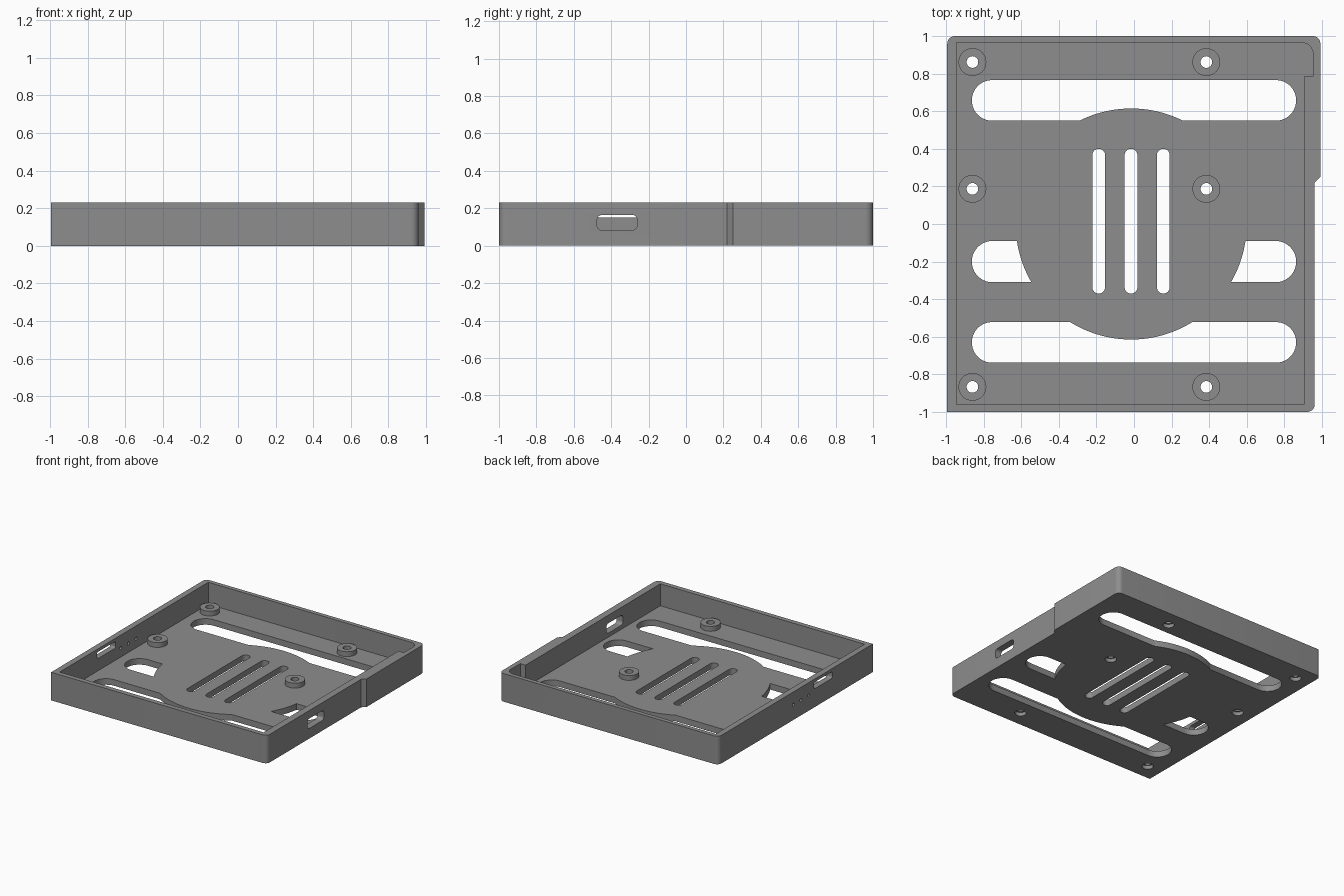
import bpy, bmesh, math

if "Cube" in bpy.data.objects:
    bpy.data.objects.remove(bpy.data.objects["Cube"])

HEIGHT, FLOOR = 0.23, 0.05
grey = bpy.data.materials.new("mid grey")
grey.diffuse_color = (0.27, 0.27, 0.27, 1)
grey.use_nodes = True
grey.node_tree.nodes["Principled BSDF"].inputs["Base Color"].default_value = grey.diffuse_color


def prism(name, pts, lo, hi, axis="z"):
    """Extrude an outline along z, or a (y, z) outline along x."""
    put = (lambda a, b, h: (a, b, h)) if axis == "z" else (lambda a, b, h: (h, a, b))
    bm = bmesh.new()
    face = bm.faces.new([bm.verts.new(put(a, b, lo)) for a, b in pts])
    moved = bmesh.ops.extrude_face_region(bm, geom=[face])["geom"]
    bmesh.ops.translate(bm, vec=put(0, 0, hi - lo),
                        verts=[g for g in moved if isinstance(g, bmesh.types.BMVert)])
    bmesh.ops.recalc_face_normals(bm, faces=bm.faces)
    mesh = bpy.data.meshes.new(name)
    bm.to_mesh(mesh)
    bm.free()
    mesh.materials.append(grey)
    ob = bpy.data.objects.new(name, mesh)
    bpy.context.collection.objects.link(ob)
    return ob


def rounded(corners, seg=8):
    """Outline from (x, y, radius) corners, with rounded convex corners."""
    out = []
    n = len(corners)
    for i, (x, y, r) in enumerate(corners):
        if r == 0:
            out.append((x, y))
            continue
        (px, py, _), (qx, qy, _) = corners[i - 1], corners[(i + 1) % n]
        lp, lq = math.hypot(px - x, py - y), math.hypot(qx - x, qy - y)
        ux, uy, vx, vy = (px - x) / lp, (py - y) / lp, (qx - x) / lq, (qy - y) / lq
        cx, cy = x + r * (ux + vx), y + r * (uy + vy)
        for k in range(seg + 1):
            a = k / seg * math.pi / 2
            s, c = math.sin(a), math.cos(a)
            out.append((cx - r * (vx * c + ux * s), cy - r * (vy * c + uy * s)))
    return out


def box(x0, x1, y0, y1, r, seg=10):
    return rounded([(x0, y0, r), (x1, y0, r), (x1, y1, r), (x0, y1, r)], seg)


def circle(cx, cy, r, n=32):
    return [(cx + r * math.cos(2 * math.pi * i / n), cy + r * math.sin(2 * math.pi * i / n))
            for i in range(n)]


def cut(target, cutter):
    mod = target.modifiers.new("cut", "BOOLEAN")
    mod.operation, mod.solver, mod.object = "DIFFERENCE", "EXACT", cutter
    bpy.context.view_layer.objects.active = target
    bpy.ops.object.modifier_apply(modifier=mod.name)
    bpy.data.objects.remove(cutter)


def smooth(ob):
    bpy.ops.object.select_all(action="DESELECT")
    ob.select_set(True)
    bpy.context.view_layer.objects.active = ob
    bpy.ops.object.shade_smooth_by_angle(angle=math.radians(30))


# Tray: outer shell, wider towards the back right
tray = prism("tray", rounded([
    (-0.994, -1, 0), (0.962, -1, 0.04), (0.962, 0.22, 0), (0.992, 0.25, 0),
    (0.992, 1, 0.04), (-0.994, 1, 0.04)]), 0, HEIGHT)

# Hollow inside, with a notch in the back right corner
cut(tray, prism("hollow", rounded([
    (-0.945, -0.96, 0), (0.905, -0.96, 0), (0.905, 0.785, 0), (0.953, 0.785, 0),
    (0.953, 0.965, 0.06), (-0.945, 0.965, 0)]), FLOOR, HEIGHT + 0.1))

# Wide floor vents, interrupted by a round solid centre
for y0, y1 in ((0.55, 0.766), (-0.31, -0.09), (-0.738, -0.522)):
    vent = prism("vent_cutter", box(-0.863, 0.863, y0, y1, (y1 - y0) / 2 - 0.0005), -0.1, 0.1)
    cut(vent, prism("centre_keep", circle(-0.015, 0, 0.615, 128), -0.2, 0.2))
    cut(tray, vent)

# Three narrow vents in the centre
for x in (-0.188, -0.016, 0.156):
    cut(tray, prism("narrow_vent_cutter", box(x - 0.034, x + 0.034, -0.37, 0.4, 0.0335), -0.1, 0.1))

# Port openings in the right and left walls
cut(tray, prism("right_port_cutter", box(-0.475, -0.262, 0.083, 0.164, 0.025), 0.8, 1.1, "x"))
cut(tray, prism("left_port_cutter", box(-0.475, -0.235, 0.15, 0.205, 0.015), -1.1, -0.9, "x"))

# Three indicator holes in the left wall
for y in (0.03, -0.07, -0.17):
    cut(tray, prism("indicator_cutter", circle(y, 0.125, 0.013, 16), -1.1, -0.9, "x"))

# Screw holes with a wider recess underneath, and a raised standoff above each
for x in (-0.86, 0.385):
    for y in (-0.867, 0.187, 0.862):
        cut(tray, prism("recess_cutter", circle(x, y, 0.043), -0.1, 0.03))
        cut(tray, prism("screw_cutter", circle(x, y, 0.031), -0.1, 0.1))
        standoff = prism("standoff", circle(x, y, 0.074), FLOOR, FLOOR + 0.04)
        cut(standoff, prism("bore_cutter", circle(x, y, 0.031), 0, 0.2))
        smooth(standoff)
smooth(tray)
